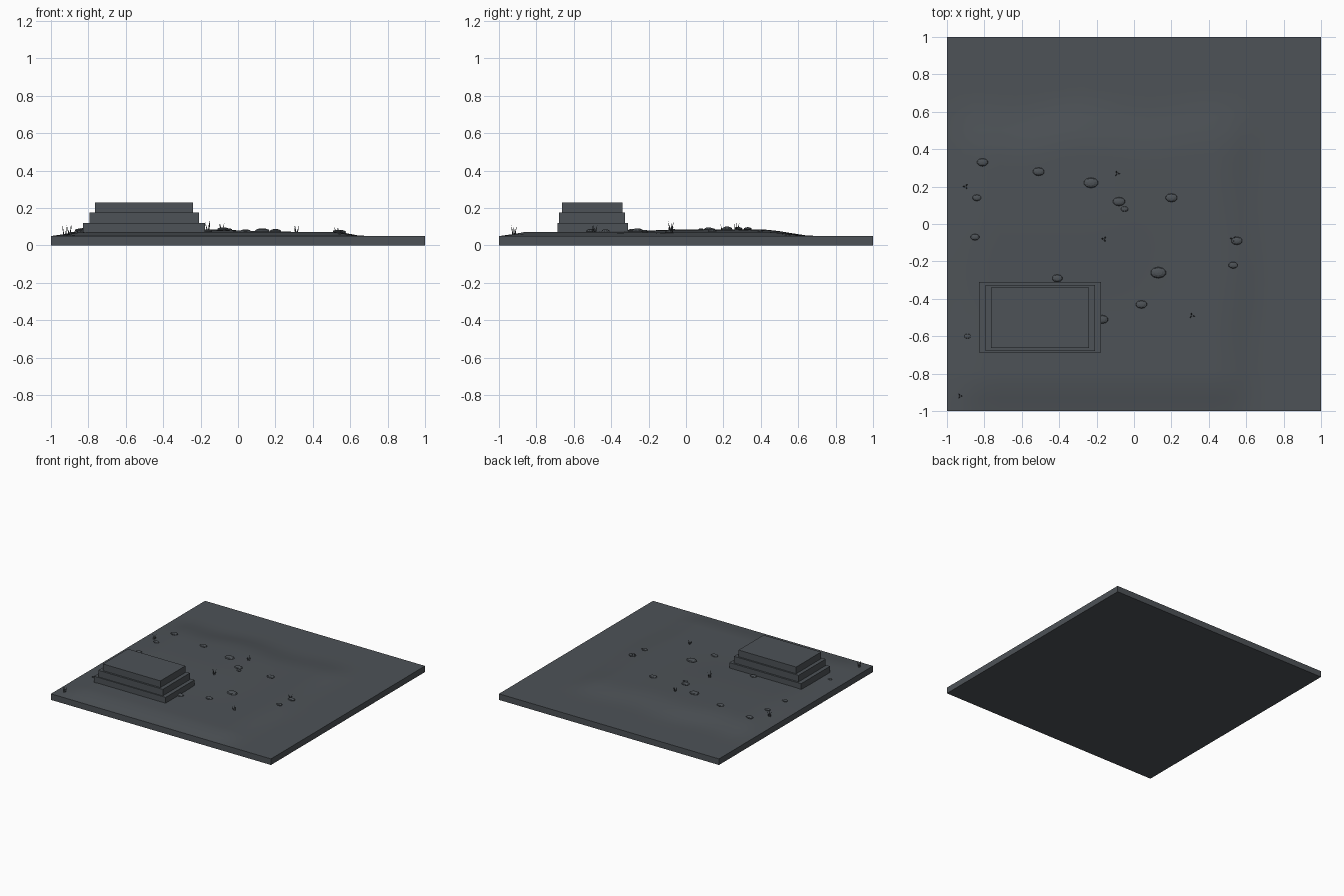
import bpy, bmesh, math, random
from mathutils import Vector

if "Cube" in bpy.data.objects:
    bpy.data.objects.remove(bpy.data.objects["Cube"])

random.seed(4)

slate = bpy.data.materials.new("dark_slate")
slate.diffuse_color = (0.075, 0.085, 0.095, 1)
slate.use_nodes = True
slate.node_tree.nodes["Principled BSDF"].inputs["Base Color"].default_value = slate.diffuse_color


def add_object(name, bm):
    bmesh.ops.recalc_face_normals(bm, faces=bm.faces)
    me = bpy.data.meshes.new(name)
    bm.to_mesh(me)
    bm.free()
    me.materials.append(slate)
    ob = bpy.data.objects.new(name, me)
    bpy.context.collection.objects.link(ob)
    return ob


def ramp(t, a, b):
    t = min(max((t - a) / (b - a), 0), 1)
    return t * t * (3 - 2 * t)


def ground(x, y):
    """Height of the low mound, fading to the slab on every side."""
    wob = 0.025 * math.sin(9 * x + 1) + 0.02 * math.sin(7 * y)
    edge = (ramp(x, -1, -0.8) * (1 - ramp(x + wob, 0.48, 0.68))
            * ramp(y, -1, -0.84) * (1 - ramp(y + wob, 0.38, 0.65)))
    crown = 0.012 * ramp(y, -0.5, 0.05) * (1 - ramp(x, -0.2, 0.3))
    return 0.05 + edge * (0.023 + crown)


# Ground slab with a gently raised top
bm = bmesh.new()
bmesh.ops.create_grid(bm, x_segments=28, y_segments=28, size=1)
for v in bm.verts:
    v.co.z = ground(v.co.x, v.co.y)
rim = [e for e in bm.edges if e.is_boundary]
skirt = bmesh.ops.extrude_edge_only(bm, edges=rim)["geom"]
for v in skirt:
    if isinstance(v, bmesh.types.BMVert):
        v.co.z = 0
bmesh.ops.contextual_create(bm, geom=[e for e in bm.edges if e.is_boundary])
slab = add_object("ground_slab", bm)
slab.data.shade_smooth()
bpy.context.view_layer.objects.active = slab
slab.select_set(True)
bpy.ops.object.shade_smooth_by_angle(angle=math.radians(30))


# Stepped platform: three stacked tiers
def tier(name, x0, x1, y0, y1, z0, z1):
    bm = bmesh.new()
    bmesh.ops.create_cube(bm, size=1)
    for v in bm.verts:
        v.co = Vector((x1 if v.co.x > 0 else x0,
                       y1 if v.co.y > 0 else y0,
                       z1 if v.co.z > 0 else z0))
    add_object(name, bm)


tier("lower_tier", -0.828, -0.177, -0.687, -0.311, 0.04, 0.121)
tier("middle_tier", -0.795, -0.209, -0.678, -0.326, 0.121, 0.175)
tier("upper_tier", -0.764, -0.241, -0.663, -0.339, 0.175, 0.23)

# Flat stones: x, y, half width
stones = [(-.81, .33, .03), (-.51, .28, .031), (-.23, .22, .039),
          (-.08, .12, .033), (-.05, .08, .02), (.2, .14, .032),
          (-.84, .14, .024), (-.85, -.07, .024), (.55, -.09, .03),
          (.53, -.22, .025), (.13, -.26, .042), (-.41, -.29, .028),
          (.04, -.43, .03), (-.17, -.51, .032), (-.89, -.6, .018)]
for i, (x, y, r) in enumerate(stones):
    bm = bmesh.new()
    bmesh.ops.create_uvsphere(bm, u_segments=10, v_segments=6, radius=1)
    for v in bm.verts:
        v.co = Vector((x + v.co.x * r, y + v.co.y * r * 0.72,
                       ground(x, y) + 0.002 + v.co.z * r * 0.36))
    add_object(f"stone_{i + 1}", bm)

# Grass tufts: x, y, height, each a few thin leaning blades
tufts = [(-.93, -.92, .07), (-.9, .2, .055), (-.09, .27, .04),
         (-.16, -.08, .055), (.31, -.49, .045), (.53, -.08, .03)]
for i, (x, y, h) in enumerate(tufts):
    bm = bmesh.new()
    for k in range(3):
        a = k * 2.1 + i
        d = Vector((math.cos(a), math.sin(a), 0))
        foot = Vector((x, y, ground(x, y) - 0.005)) + d * 0.005
        tip = foot + d * 0.012 + Vector((0, 0, h * random.uniform(0.75, 1) + 0.005))
        base = [bm.verts.new(foot + Vector((math.cos(t), math.sin(t), 0)) * 0.005)
                for t in (0, 2.09, 4.19)]
        top = bm.verts.new(tip)
        bm.faces.new(base)
        for j in range(3):
            bm.faces.new((base[j], base[(j + 1) % 3], top))
    add_object(f"grass_tuft_{i + 1}", bm)
